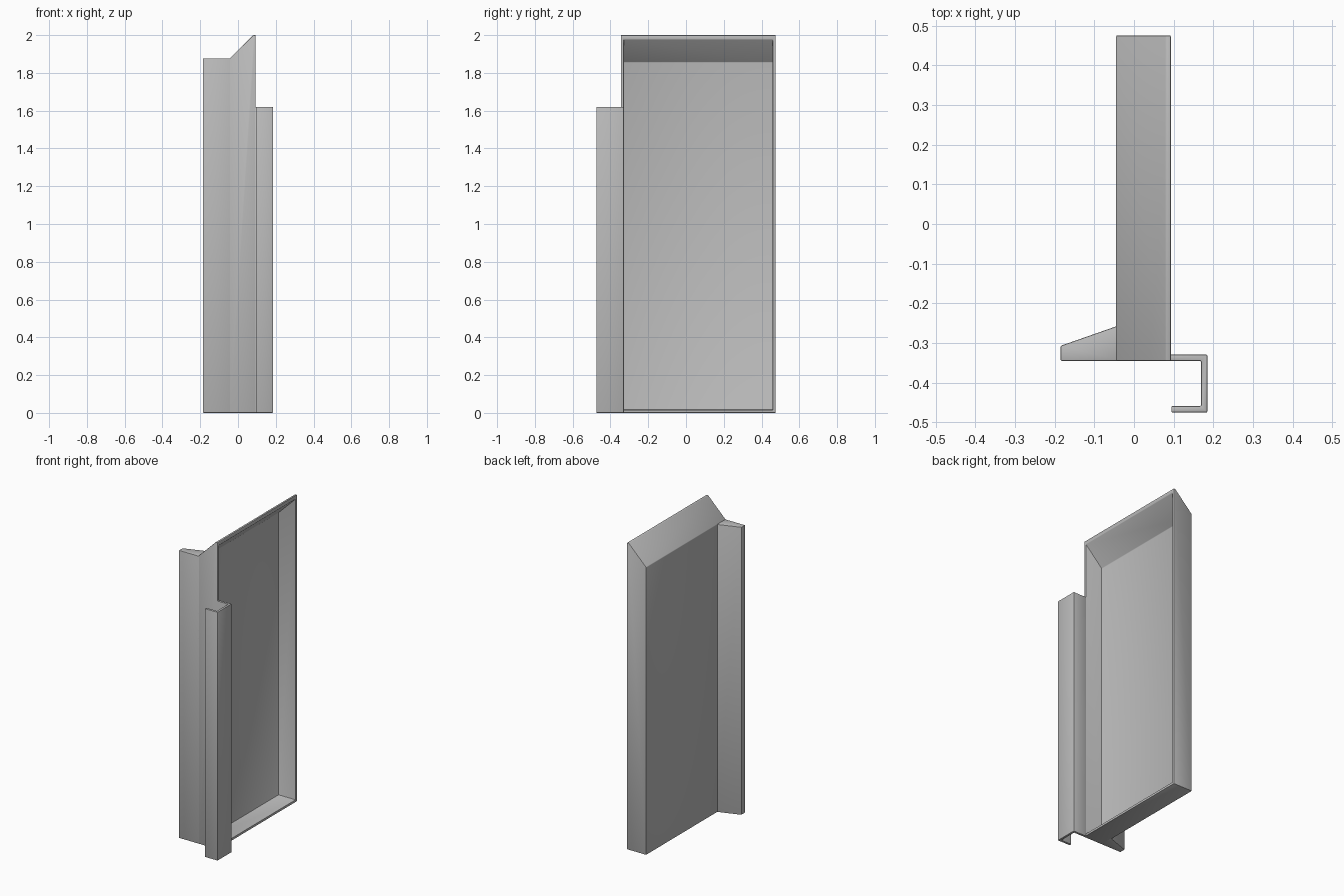
import bpy
import bmesh
from mathutils import Vector

if "Cube" in bpy.data.objects:
    bpy.data.objects.remove(bpy.data.objects["Cube"])

T = 0.016            # sheet thickness
Y0, Y1 = -0.345, 0.475
X0, X1 = -0.045, 0.093

metal = bpy.data.materials.new("grey metal")
metal.diffuse_color = (0.5, 0.5, 0.5, 1)
metal.use_nodes = True
metal.node_tree.nodes["Principled BSDF"].inputs["Base Color"].default_value = metal.diffuse_color


def prism(name, points, direction):
    """Extrude a closed polygon into a solid."""
    bm = bmesh.new()
    face = bm.faces.new([bm.verts.new(p) for p in points])
    ext = bmesh.ops.extrude_face_region(bm, geom=[face])
    verts = [v for v in ext["geom"] if isinstance(v, bmesh.types.BMVert)]
    bmesh.ops.translate(bm, verts=verts, vec=Vector(direction))
    bmesh.ops.recalc_face_normals(bm, faces=bm.faces)
    mesh = bpy.data.meshes.new(name)
    bm.to_mesh(mesh)
    bm.free()
    mesh.materials.append(metal)
    obj = bpy.data.objects.new(name, mesh)
    bpy.context.collection.objects.link(obj)
    return obj


def finish(obj):
    """Soften the edges and shade the result."""
    bpy.ops.object.select_all(action='DESELECT')
    bpy.context.view_layer.objects.active = obj
    obj.select_set(True)
    bevel = obj.modifiers.new("soft_edges", 'BEVEL')
    bevel.width = 0.003
    bevel.segments = 2
    bevel.limit_method = 'ANGLE'
    for mod in list(obj.modifiers):
        bpy.ops.object.modifier_apply(modifier=mod.name)
    bpy.ops.object.shade_smooth_by_angle()


# Open tray with a sloping top, hollowed from the right side
outer = [(X0, 0), (X1, 0), (X1, 2), (X1 - 0.012, 2), (X0, 1.876)]
inner = [(X0 + T, T), (0.12, T), (0.12, 2.004), (X0 + T, 1.857)]
tray = prism("tray", [(x, Y0, z) for x, z in outer], (0, Y1 - Y0, 0))
cutter = prism("tray_cutter", [(x, Y0 + T, z) for x, z in inner],
               (0, Y1 - Y0 - 2 * T, 0))
cutter.hide_render = True
hollow = tray.modifiers.new("hollow", 'BOOLEAN')
hollow.operation = 'DIFFERENCE'
hollow.solver = 'EXACT'
hollow.object = cutter
finish(tray)
bpy.data.objects.remove(cutter)

# Tapered flange along the left of the front wall
flange = prism("tapered_flange",
               [(x, y, 0) for x, y in [(-0.185, Y0), (-0.036, Y0), (-0.036, -0.255),
                                       (X0, -0.258), (-0.185, -0.307)]],
               (0, 0, 1.876))
finish(flange)

# Folded hook channel on the right of the front wall
XR, YF, XL = 0.185, -0.475, 0.094
hook = prism("hook_channel",
             [(x, y, 0) for x, y in [(0.083, Y0 + T), (XR, Y0 + T), (XR, YF),
                                     (XL, YF), (XL, YF + T), (XR - T, YF + T),
                                     (XR - T, Y0), (0.083, Y0)]],
             (0, 0, 1.62))
finish(hook)
